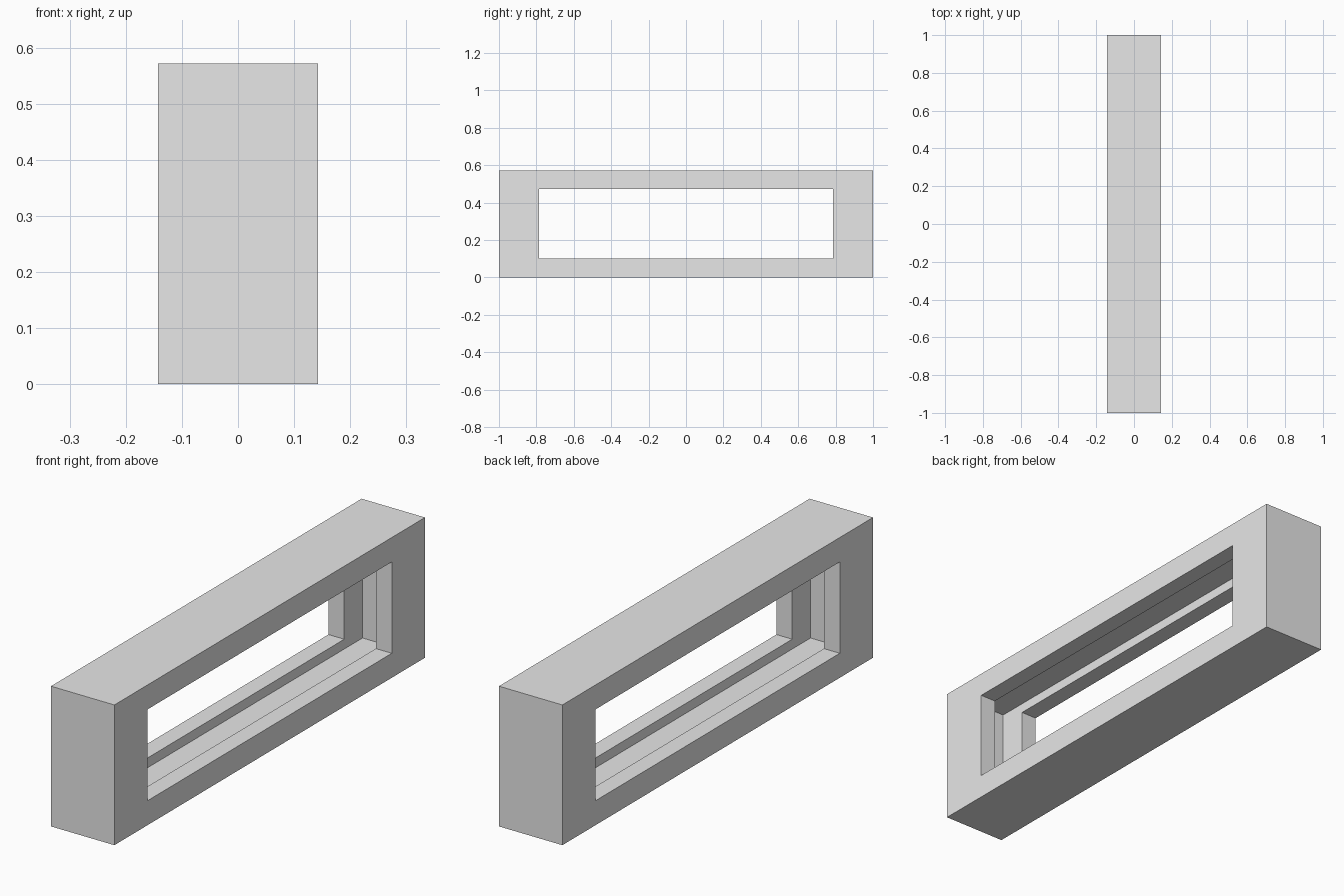
import bpy
import bmesh

if "Cube" in bpy.data.objects:
    bpy.data.objects.remove(bpy.data.objects["Cube"])

HALF_X, HALF_Y, HALF_Z = 1 / 7, 1.0, 2 / 7   # outer half sizes
OPEN_Y, OPEN_Z = 0.786, 0.186                # half sizes of the opening
GROOVE_Y, GROOVE_Z = 0.904, 0.226            # half sizes of the hidden channel
LIP_X = HALF_X / 2                           # inner faces of the two lips

grey = bpy.data.materials.new("light grey")
grey.diffuse_color = (0.8, 0.8, 0.8, 1)
grey.use_nodes = True
grey.node_tree.nodes["Principled BSDF"].inputs["Base Color"].default_value = grey.diffuse_color

# Cross-section as rectangular rings (x, half y, half z), mirrored front to back
half = [(HALF_X, HALF_Y, HALF_Z), (HALF_X, OPEN_Y, OPEN_Z),
        (LIP_X, OPEN_Y, OPEN_Z), (LIP_X, GROOVE_Y, GROOVE_Z)]
rings = half + [(-x, y, z) for x, y, z in reversed(half)]

bm = bmesh.new()
loops = [[bm.verts.new((x, sy * hy, HALF_Z + sz * hz))
          for sy, sz in ((-1, -1), (1, -1), (1, 1), (-1, 1))]
         for x, hy, hz in rings]

# Join each ring to the next, closing back on the first
for i, a in enumerate(loops):
    b = loops[(i + 1) % len(loops)]
    for k in range(4):
        n = (k + 1) % 4
        bm.faces.new((a[k], a[n], b[n], b[k]))
bmesh.ops.recalc_face_normals(bm, faces=bm.faces)

mesh = bpy.data.meshes.new("grooved_frame")
bm.to_mesh(mesh)
bm.free()
mesh.materials.append(grey)
bpy.context.collection.objects.link(bpy.data.objects.new("grooved_frame", mesh))
